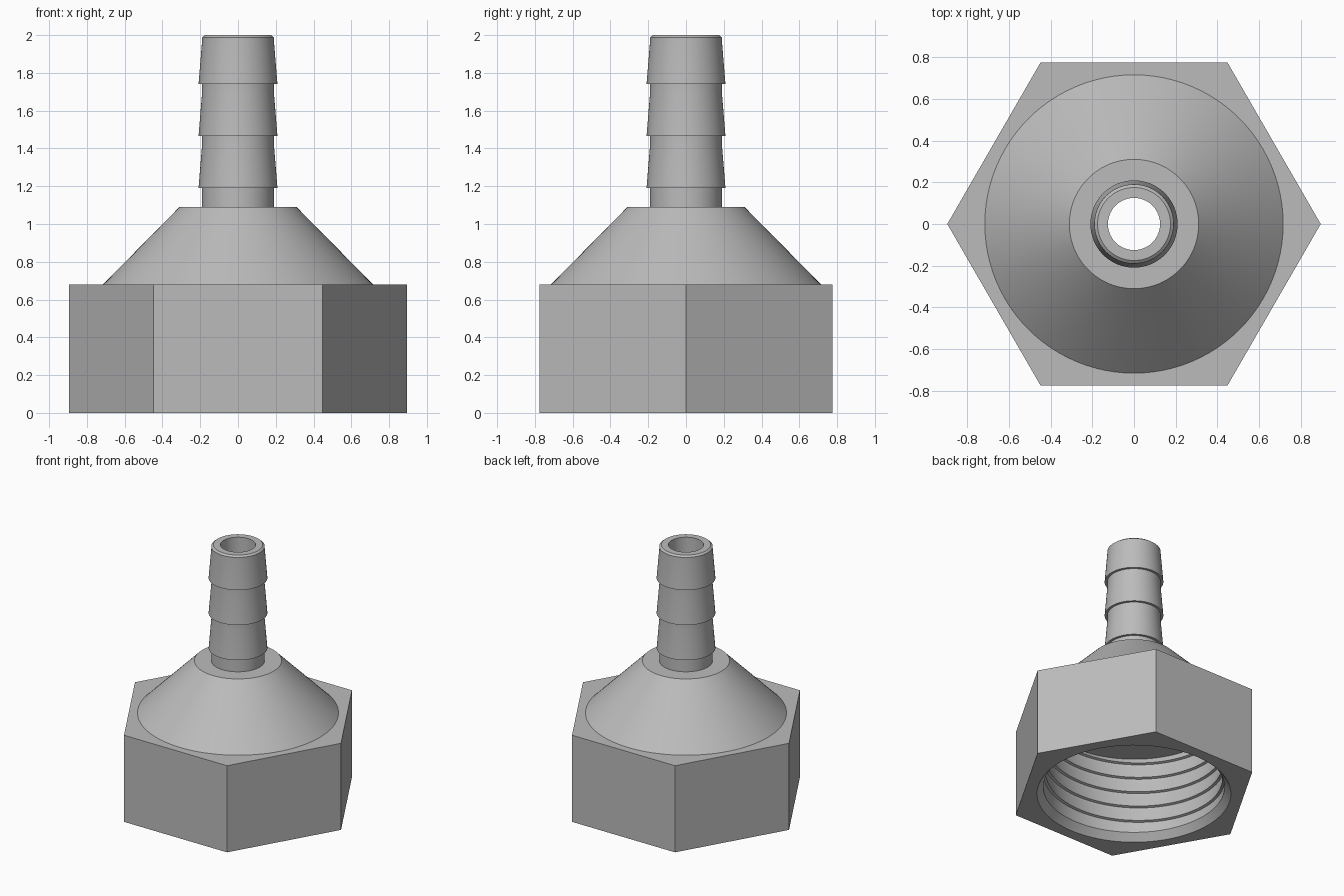
import bpy, bmesh, math

if "Cube" in bpy.data.objects:
    bpy.data.objects.remove(bpy.data.objects["Cube"], do_unlink=True)

SEGS = 96
HEX_R, HEX_TOP = 0.895, 0.68
CONE_R, SHOULDER_R, SHOULDER_Z = 0.715, 0.31, 1.09
STEM_R, BARB_R, HOLE_R = 0.19, 0.209, 0.125
RIM_R, BORE_R, BORE_TOP = 0.69, 0.645, 0.655

grey = bpy.data.materials.new("plain grey")
grey.use_nodes = True
grey.diffuse_color = (0.5, 0.5, 0.5, 1)
grey.node_tree.nodes["Principled BSDF"].inputs["Base Color"].default_value = (0.5, 0.5, 0.5, 1)


def finish(name, bm):
    mesh = bpy.data.meshes.new(name)
    bm.to_mesh(mesh)
    bm.free()
    mesh.materials.append(grey)
    obj = bpy.data.objects.new(name, mesh)
    bpy.context.collection.objects.link(obj)
    bpy.ops.object.select_all(action="DESELECT")
    obj.select_set(True)
    bpy.context.view_layer.objects.active = obj
    bpy.ops.object.shade_smooth_by_angle(angle=math.radians(30))
    return obj


def ring(bm, radius, z, count=SEGS):
    return [bm.verts.new((radius * math.cos(math.tau * i / count),
                          radius * math.sin(math.tau * i / count), z))
            for i in range(count)]


def bridge(bm, low, high):
    n = len(low)
    for i in range(n):
        j = (i + 1) % n
        bm.faces.new((low[i], low[j], high[j], high[i]))


def lathe(name, profile):
    bm = bmesh.new()
    rings = [ring(bm, r, z) for r, z in profile]
    for low, high in zip(rings, rings[1:]):
        bridge(bm, low, high)
    return finish(name, bm)


# Hexagonal nut with a round opening in each end
bm = bmesh.new()
hex_low, hex_high = ring(bm, HEX_R, 0, 6), ring(bm, HEX_R, HEX_TOP, 6)
bridge(bm, hex_low, hex_high)
step = SEGS // 6
for corners, radius, z, top in ((hex_low, RIM_R, 0, False), (hex_high, CONE_R, HEX_TOP, True)):
    circle = ring(bm, radius, z)
    for k in range(6):
        arc = [circle[(k * step + i) % SEGS] for i in range(step + 1)]
        loop = [corners[k], corners[(k + 1) % 6]] + arc[::-1]
        bm.faces.new(loop if top else loop[::-1])
finish("hex_nut", bm)

# Conical shoulder
lathe("cone_shoulder", [(CONE_R, HEX_TOP), (SHOULDER_R, SHOULDER_Z), (STEM_R, SHOULDER_Z)])

# Barbed hose stem and its through hole
stem = [(STEM_R, SHOULDER_Z)]
for z in (1.19, 1.465, 1.74):
    stem += [(STEM_R, z), (BARB_R, z), (STEM_R, z + 0.23)]
stem += [(STEM_R, 1.988), (0.175, 2.0), (HOLE_R, 2.0), (HOLE_R, BORE_TOP)]
lathe("barbed_stem", stem)

# Wide bore with a chamfered mouth
lathe("threaded_bore", [(HOLE_R, BORE_TOP), (BORE_R, BORE_TOP), (BORE_R, 0.055), (RIM_R, 0)])

# Helical thread: a shallow buttress section swept up the bore
PITCH, TURNS = 0.118, 4.8
section = [(BORE_R + 0.006, 0), (BORE_R - 0.018, 0.008), (BORE_R + 0.003, PITCH)]
bm = bmesh.new()
previous = None
for i in range(int(SEGS * TURNS) + 1):
    a = math.tau * i / SEGS
    rise = 0.06 + PITCH * i / SEGS
    current = [bm.verts.new((r * math.cos(a), r * math.sin(a), min(z + rise, BORE_TOP + 0.01)))
               for r, z in section]
    if previous:
        for j in range(3):
            k = (j + 1) % 3
            bm.faces.new((previous[j], previous[k], current[k], current[j]))
    else:
        bm.faces.new(current)
    previous = current
bm.faces.new(previous[::-1])
bmesh.ops.recalc_face_normals(bm, faces=bm.faces)
finish("inner_thread", bm)
